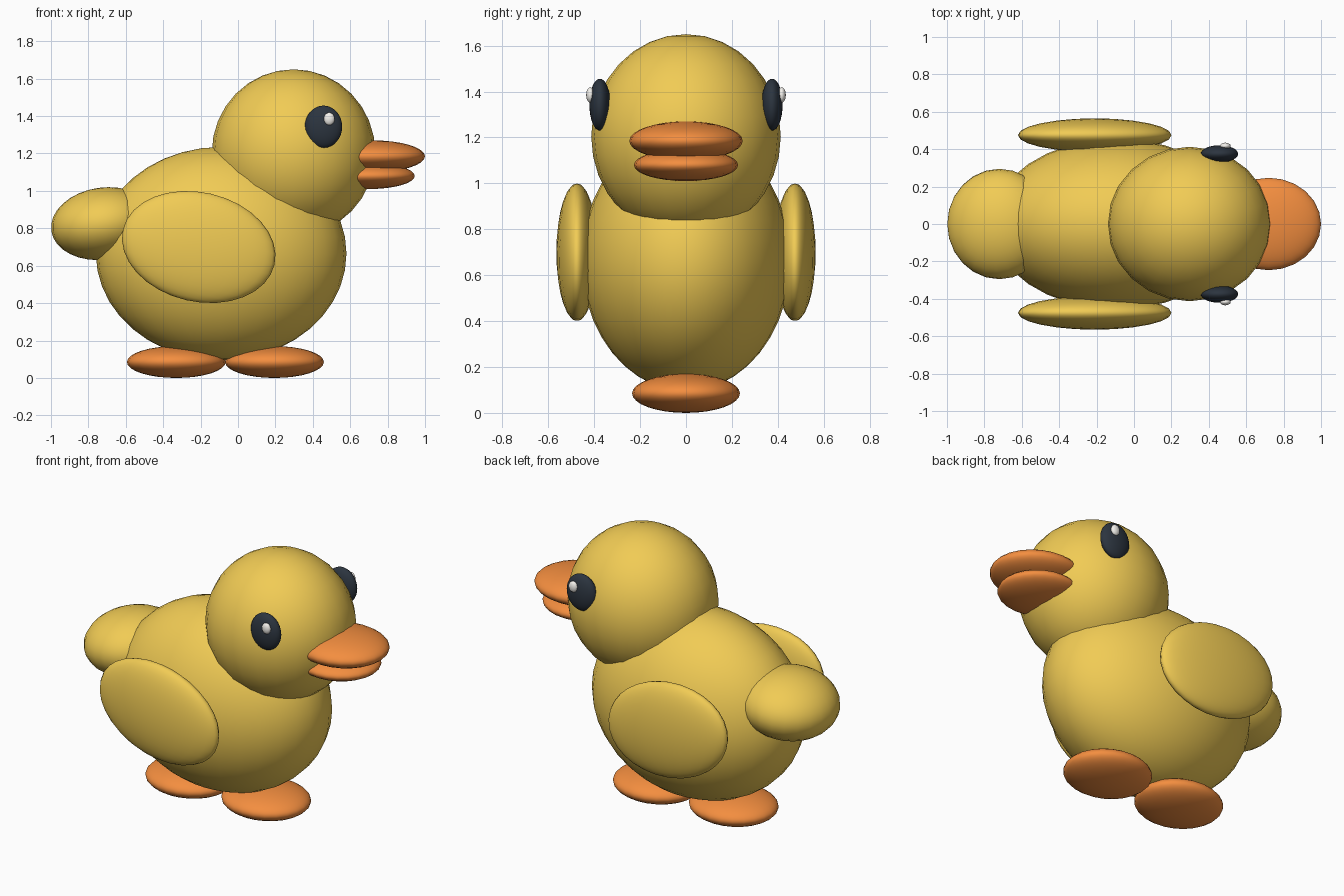
import bpy
from math import radians

if "Cube" in bpy.data.objects:
    bpy.data.objects.remove(bpy.data.objects["Cube"])


def material(name, rgb):
    m = bpy.data.materials.new(name)
    m.diffuse_color = (*rgb, 1)
    m.use_nodes = True
    m.node_tree.nodes["Principled BSDF"].inputs["Base Color"].default_value = m.diffuse_color
    return m


YELLOW = material("yellow", (0.88, 0.60, 0.09))
ORANGE = material("orange", (0.90, 0.27, 0.05))
DARK = material("dark", (0.025, 0.035, 0.05))
WHITE = material("white", (0.9, 0.88, 0.84))


def ellipsoid(name, centre, radii, mat, tilt=0, segments=24, rings=16):
    """Smooth ellipsoid, tilted in the side profile (about y)."""
    bpy.ops.mesh.primitive_uv_sphere_add(segments=segments, ring_count=rings, radius=1,
                                         location=centre, rotation=(0, radians(tilt), 0))
    ob = bpy.context.object
    ob.name = name
    ob.scale = radii
    ob.data.materials.append(mat)
    bpy.ops.object.shade_smooth()
    return ob


# Body, head and tail
ellipsoid("body", (-0.09, 0, 0.665), (0.67, 0.455, 0.57), YELLOW, segments=32, rings=20)
ellipsoid("head", (0.297, 0, 1.205), (0.437, 0.413, 0.445), YELLOW)
ellipsoid("tail", (-0.72, 0, 0.825), (0.281, 0.295, 0.193), YELLOW, tilt=-8)

# Upper and lower beak
ellipsoid("upper_beak", (0.72, 0, 1.185), (0.28, 0.247, 0.085), ORANGE)
ellipsoid("lower_beak", (0.70, 0, 1.08), (0.245, 0.227, 0.07), ORANGE)

# Feet, one behind the other
for name, x in (("front_foot", 0.195), ("rear_foot", -0.33)):
    ellipsoid(name, (x, 0, 0.085), (0.264, 0.235, 0.085), ORANGE)

# Wings and eyes on both sides
for side, s in (("right", -1), ("left", 1)):
    ellipsoid(side + "_wing", (-0.21, s * 0.475, 0.70), (0.416, 0.09, 0.292), YELLOW, tilt=13)
    ellipsoid(side + "_eye", (0.457, s * 0.375, 1.343), (0.10, 0.046, 0.113), DARK)
    ellipsoid(side + "_eye_glint", (0.488, s * 0.417, 1.385), (0.029, 0.018, 0.034), WHITE,
              segments=16, rings=10)
